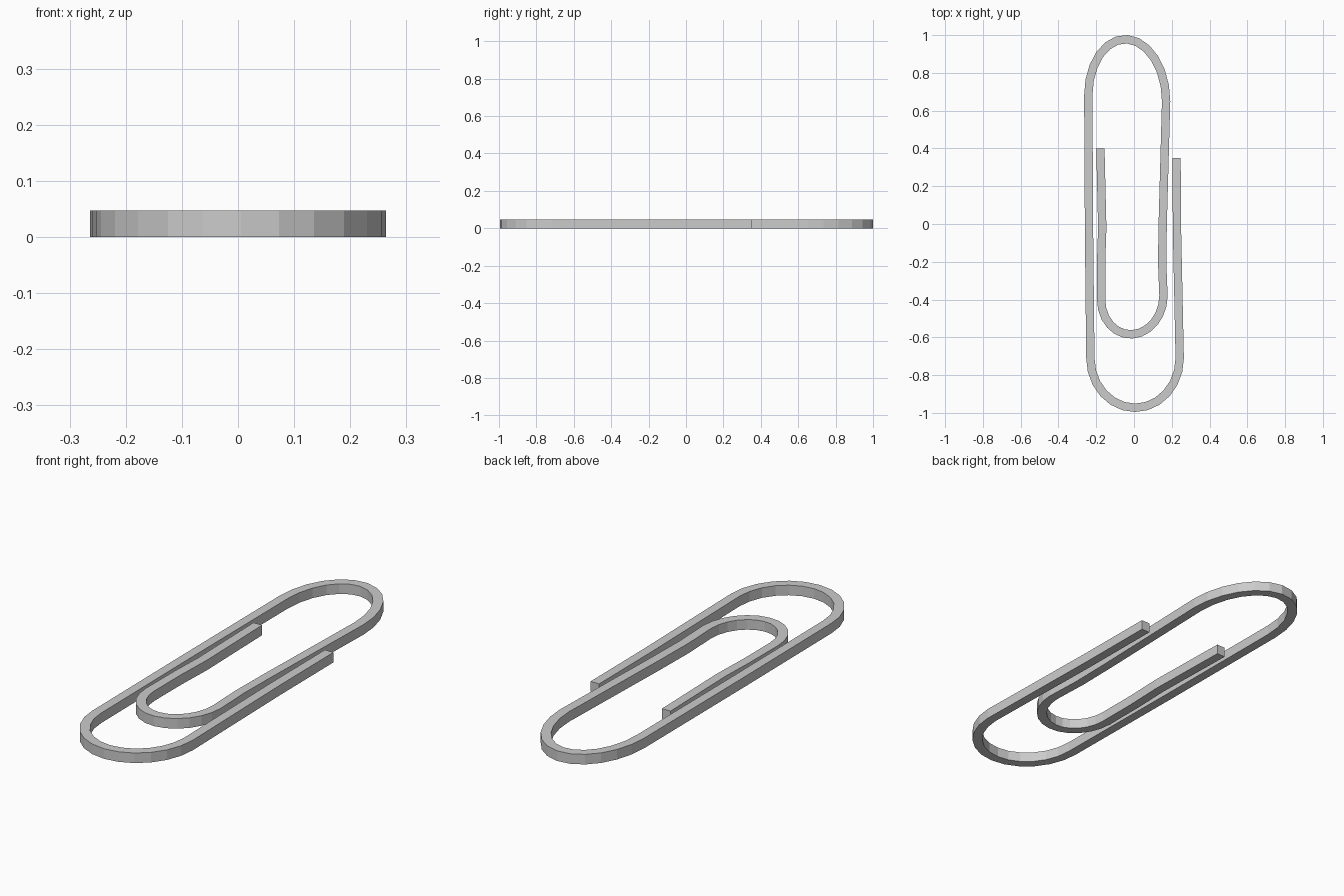
import bpy, bmesh
from math import cos, sin, pi
from mathutils import Vector

if "Cube" in bpy.data.objects:
    bpy.data.objects.remove(bpy.data.objects["Cube"])

WIDTH, HEIGHT, SEGS = 0.044, 0.047, 12


def bend(start, end, tip_y):
    """Half-elliptical bend from start to end, reaching tip_y halfway."""
    a, b = Vector(start), Vector(end)
    mid, half = (a + b) / 2, (a - b) / 2
    up = Vector((0, tip_y - mid.y))
    return [mid + half * cos(pi * i / SEGS) + up * sin(pi * i / SEGS)
            for i in range(SEGS + 1)]


# Centre line of the wire, from the outer end to the inner end
path = [Vector((0.225, 0.35)), Vector((0.228, -0.05))]
path += bend((0.242, -0.71), (-0.231, -0.71), -0.973)
path += [Vector((-0.238, -0.05))]
path += bend((-0.242, 0.68), (0.170, 0.65), 0.978)
path += [Vector((0.152, 0.0)), Vector((0.149, -0.2))]
path += bend((0.156, -0.38), (-0.174, -0.40), -0.584)
path += [Vector((-0.174, -0.2)), Vector((-0.168, -0.02)), Vector((-0.178, 0.40))]

# Sweep a rectangular section along the path with mitred joints
bm = bmesh.new()
rings = []
for i, p in enumerate(path):
    d_in = (p - path[i - 1]).normalized() if i else (path[1] - p).normalized()
    d_out = (path[i + 1] - p).normalized() if i < len(path) - 1 else d_in
    t = (d_in + d_out).normalized()
    side = Vector((-t.y, t.x)) * (WIDTH / 2 / t.dot(d_in))
    rings.append([bm.verts.new((*(p + side * s), z))
                  for s, z in ((1, 0), (-1, 0), (-1, HEIGHT), (1, HEIGHT))])
for r, q in zip(rings, rings[1:]):
    for k in range(4):
        bm.faces.new((r[k], r[(k + 1) % 4], q[(k + 1) % 4], q[k]))
bm.faces.new(rings[0])
bm.faces.new(rings[-1])
bmesh.ops.recalc_face_normals(bm, faces=bm.faces)

mesh = bpy.data.meshes.new("paper_clip_wire")
bm.to_mesh(mesh)
bm.free()
bpy.context.collection.objects.link(bpy.data.objects.new("paper_clip_wire", mesh))
